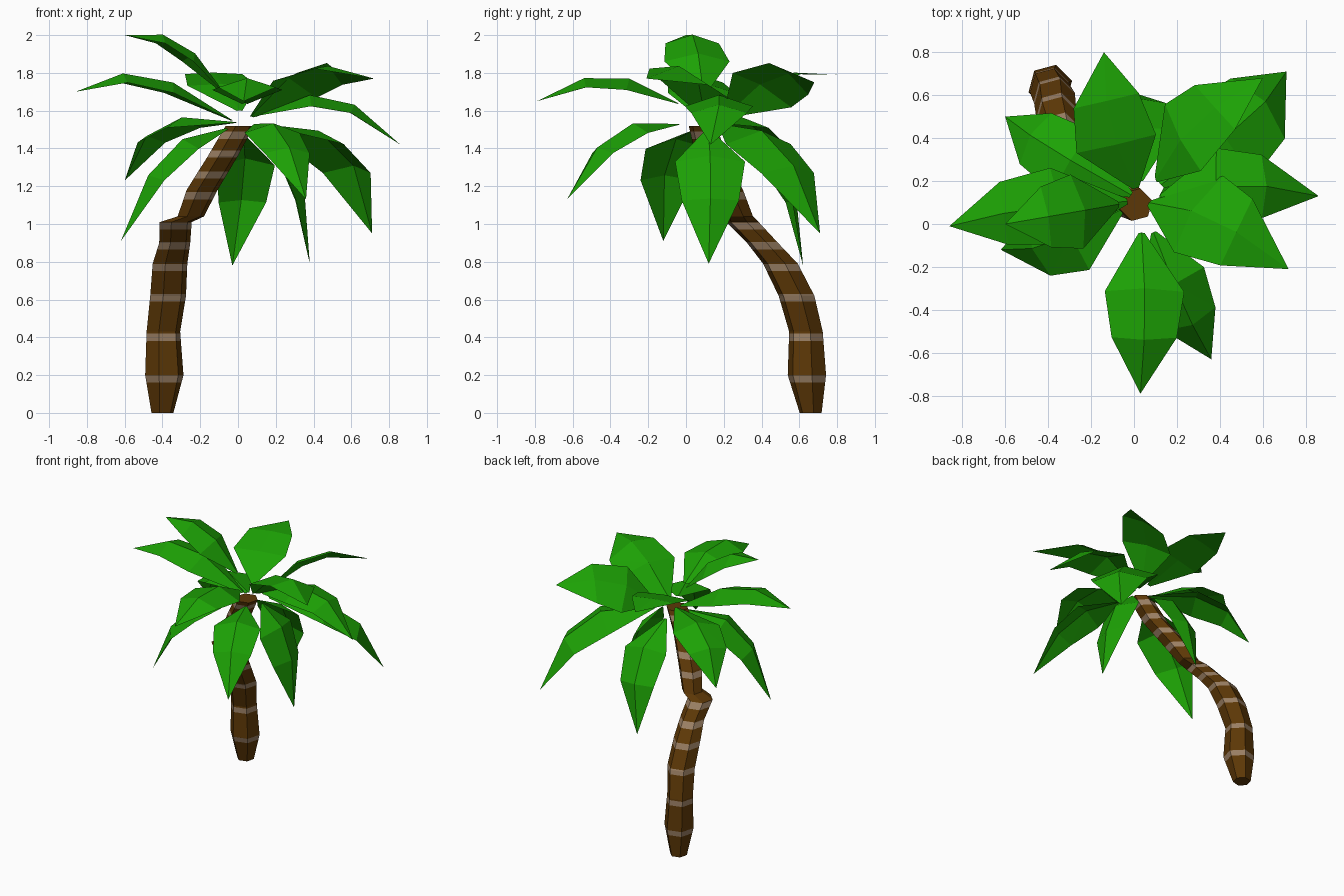
import bpy, bmesh, math
from mathutils import Vector

if "Cube" in bpy.data.objects:
    bpy.data.objects.remove(bpy.data.objects["Cube"])


def material(name, rgb):
    m = bpy.data.materials.new(name)
    m.diffuse_color = (*rgb, 1)
    m.use_nodes = True
    m.node_tree.nodes["Principled BSDF"].inputs["Base Color"].default_value = m.diffuse_color
    return m


BARK = material("bark brown", (0.108, 0.039, 0.002))
BAND = material("pale bark ring", (0.32, 0.21, 0.125))
GREEN = material("leaf green", (0.012, 0.36, 0.0015))


def finish(bm, name, mats):
    me = bpy.data.meshes.new(name)
    bm.to_mesh(me)
    bm.free()
    for m in mats:
        me.materials.append(m)
    ob = bpy.data.objects.new(name, me)
    bpy.context.collection.objects.link(ob)
    return ob


# Trunk: key rings (x, y, z, radius) along the leaning path
KEYS = [(-0.40, 0.66, 0.0, 0.06), (-0.39, 0.64, 0.20, 0.105),
        (-0.395, 0.635, 0.43, 0.092), (-0.37, 0.585, 0.62, 0.098),
        (-0.36, 0.50, 0.79, 0.095), (-0.335, 0.405, 0.90, 0.085),
        (-0.33, 0.30, 1.01, 0.088), (-0.25, 0.285, 1.04, 0.072),
        (-0.19, 0.22, 1.18, 0.085), (-0.08, 0.13, 1.36, 0.082),
        (0.01, 0.09, 1.52, 0.078)]
BANDS = [0.18, 0.40, 0.61, 0.77, 0.885, 0.99, 1.15, 1.26, 1.37, 1.47]
HALF = 0.019
SIDES = 6


def trunk_at(z):
    for a, b in zip(KEYS, KEYS[1:]):
        if z <= b[2]:
            t = (z - a[2]) / (b[2] - a[2])
            return [p + (q - p) * t for p, q in zip(a, b)]
    return KEYS[-1]


levels = sorted({k[2] for k in KEYS} | {round(b + s * HALF, 4) for b in BANDS for s in (-1, 1)})
bm = bmesh.new()
rings = []
for z in levels:
    x, y, _, r = trunk_at(z)
    rings.append([bm.verts.new((x + r * math.cos(a), y + r * math.sin(a), z))
                  for a in (math.tau * (i + 0.25) / SIDES for i in range(SIDES))])
for lo, hi, z0, z1 in zip(rings, rings[1:], levels, levels[1:]):
    pale = any(abs((z0 + z1) / 2 - b) < HALF for b in BANDS)
    for i in range(SIDES):
        j = (i + 1) % SIDES
        f = bm.faces.new((lo[i], lo[j], hi[j], hi[i]))
        f.material_index = int(pale)
bm.faces.new(rings[0][::-1])
bm.faces.new(rings[-1])
finish(bm, "trunk", [BARK, BAND])

# Fronds: each is a folded leaf arching from the crown
CROWN = Vector((0.03, 0.11, 0))
STATIONS = [(0, 0.08), (0.34, 1.0), (0.66, 0.82)]   # position, relative width
count = 0


def frond(base_z, mid, tip, width, reach=0.09, roll=0.0, droop=0.33):
    global count
    count += 1
    mid, tip = Vector(mid), Vector(tip)
    out = mid - CROWN
    out.z = 0
    base = CROWN + out.normalized() * reach
    base.z = base_z
    ctrl = mid * 2 - (base + tip) / 2
    across = tip - base
    across.z = 0
    side = across.cross(Vector((0, 0, 1))).normalized()
    bm = bmesh.new()
    rows = []
    for t, w in STATIONS:
        p = base * (1 - t) ** 2 + ctrl * 2 * t * (1 - t) + tip * t * t
        d = (ctrl - base) * (1 - t) + (tip - ctrl) * t
        up = side.cross(d).normalized()
        rows.append([bm.verts.new(p + (side * k + up * (roll * k - droop * abs(k))) * w * width)
                     for k in (-1, 0, 1)])
    for a, b in zip(rows, rows[1:]):
        for i in (0, 1):
            bm.faces.new((a[i], a[i + 1], b[i + 1], b[i]))
    end = bm.verts.new(tip)
    for i in (0, 1):
        bm.faces.new((rows[-1][i], rows[-1][i + 1], end))
    bmesh.ops.triangulate(bm, faces=bm.faces[:])
    bm.normal_update()
    if sum(f.normal.z for f in bm.faces) < 0:
        bmesh.ops.reverse_faces(bm, faces=bm.faces[:])
    finish(bm, f"palm_frond_{count}", [GREEN])


# Front fronds, upper then lower
frond(1.64, (0.05, -0.42, 1.785), (0.03, -0.79, 1.65), 0.185, reach=0.15)
frond(1.53, (0.23, -0.38, 1.485), (0.36, -0.63, 1.13), 0.16, reach=0.16)
# Right fronds, upper, middle and hanging
frond(1.57, (0.37, 0.02, 1.82), (0.72, -0.21, 1.77), 0.21, reach=0.04, roll=0.25)
frond(1.58, (0.50, 0.18, 1.675), (0.86, 0.13, 1.42), 0.18)
frond(1.50, (0.32, 0.13, 1.26), (0.38, 0.12, 0.79), 0.185)
# Back right fronds, upper then lower
frond(1.57, (0.29, 0.47, 1.78), (0.60, 0.68, 1.75), 0.17, reach=0.12, roll=0.6, droop=0.2)
frond(1.53, (0.53, 0.49, 1.42), (0.71, 0.71, 0.95), 0.23, reach=0.12)
# Back fronds, upper then hanging
frond(1.60, (-0.11, 0.47, 1.78), (-0.14, 0.80, 1.79), 0.19, reach=0.06, droop=0.05)
frond(1.47, (0.03, 0.53, 1.25), (-0.03, 0.62, 0.78), 0.155)
# Left fronds, top, middle and the two lower ones
frond(1.69, (-0.31, 0.05, 1.965), (-0.60, 0.0, 2.0), 0.175, reach=0.10)
frond(1.55, (-0.48, 0.07, 1.79), (-0.86, -0.01, 1.70), 0.18, reach=0.06)
frond(1.51, (-0.39, -0.09, 1.37), (-0.62, -0.12, 0.91), 0.18)
frond(1.54, (-0.40, 0.36, 1.53), (-0.60, 0.50, 1.23), 0.17, reach=0.05)
